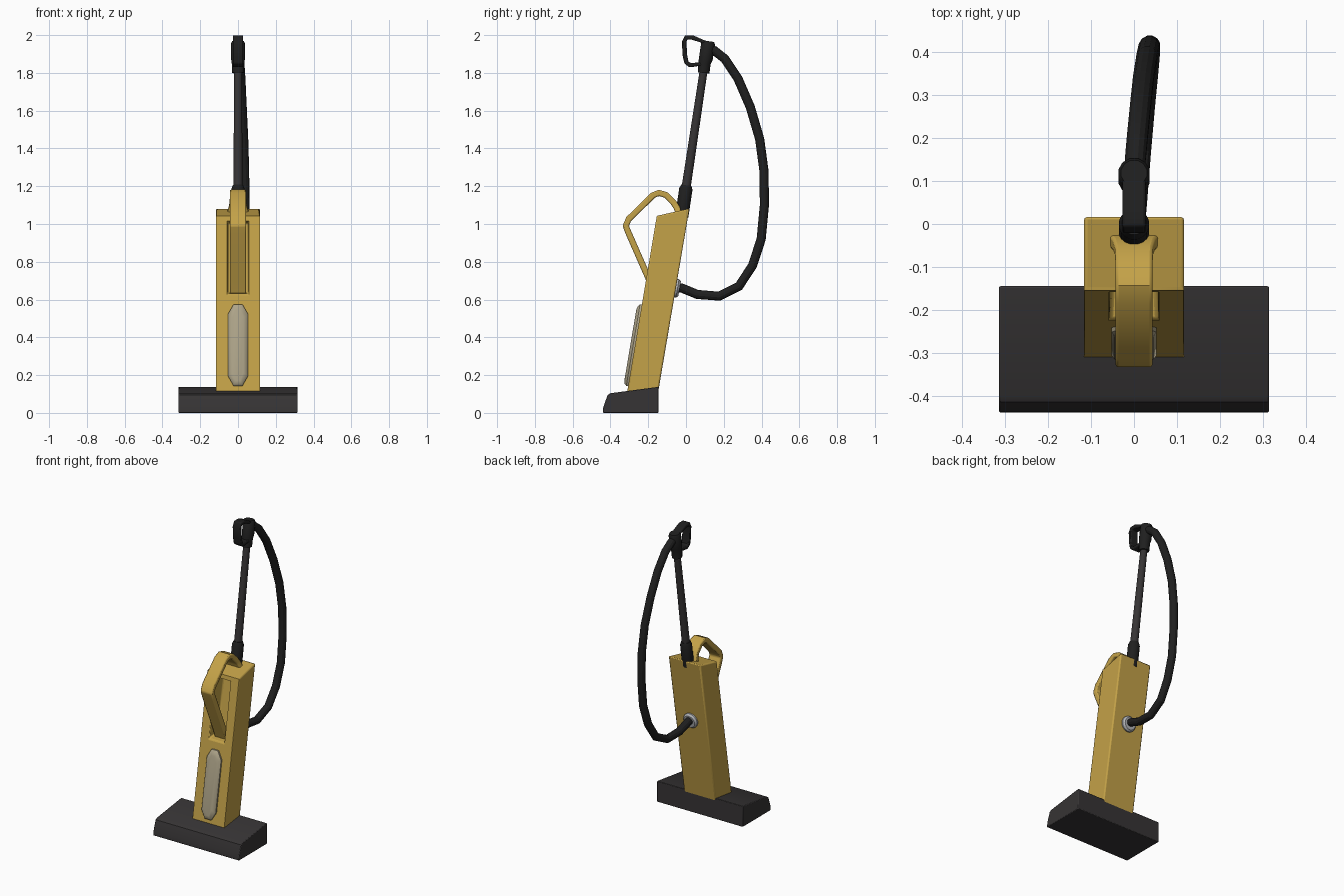
import bpy, bmesh, math
from mathutils import Vector

if "Cube" in bpy.data.objects:
    bpy.data.objects.remove(bpy.data.objects["Cube"])


def material(name, rgb):
    m = bpy.data.materials.new(name)
    m.diffuse_color = (*rgb, 1)
    m.use_nodes = True
    m.node_tree.nodes["Principled BSDF"].inputs["Base Color"].default_value = m.diffuse_color
    return m


GOLD = material("gold", (0.55, 0.36, 0.065))
DARK = material("dark_grey", (0.037, 0.034, 0.035))
BLACK = material("black", (0.014, 0.014, 0.014))
CREAM = material("cream", (0.42, 0.37, 0.25))
SILVER = material("silver", (0.45, 0.46, 0.48))


def loft(name, rings, mat, bevel=0, closed=False, angle=35):
    """Skin equal-length rings of points; cap the ends unless closed."""
    bm = bmesh.new()
    vs = [[bm.verts.new(p) for p in r] for r in rings]
    n = len(vs[0])
    for i in range(len(vs) if closed else len(vs) - 1):
        a, b = vs[i], vs[(i + 1) % len(vs)]
        for j in range(n):
            k = (j + 1) % n
            bm.faces.new((a[j], a[k], b[k], b[j]))
    if not closed:
        bm.faces.new(vs[0])
        bm.faces.new(vs[-1])
    bmesh.ops.recalc_face_normals(bm, faces=bm.faces)
    me = bpy.data.meshes.new(name)
    bm.to_mesh(me)
    bm.free()
    me.materials.append(mat)
    ob = bpy.data.objects.new(name, me)
    bpy.context.collection.objects.link(ob)
    if bevel:
        mod = ob.modifiers.new("bevel", "BEVEL")
        mod.width, mod.segments = bevel, 2
        mod.limit_method, mod.angle_limit = "ANGLE", math.radians(40)
    bpy.context.view_layer.objects.active = ob
    ob.select_set(True)
    bpy.ops.object.shade_smooth_by_angle(angle=math.radians(angle))
    ob.select_set(False)
    return ob


def sweep(name, path, sections, mat, closed=False, **kw):
    """Carry one (u, v) section per path point along the path, u lying sideways."""
    pts = [Vector(p) for p in path]
    n, rings = len(pts), []
    for i, p in enumerate(pts):
        nxt = pts[(i + 1) % n] if closed else pts[min(i + 1, n - 1)]
        prv = pts[i - 1] if closed else pts[max(i - 1, 0)]
        t = (nxt - prv).normalized()
        v = t.cross(Vector((1, 0, 0))).normalized()
        u = v.cross(t)
        rings.append([p + u * a + v * b for a, b in sections[i]])
    return loft(name, rings, mat, closed=closed, **kw)


def disc(r, n=16):
    return [(r * math.cos(2 * math.pi * (i + .5) / n),
             r * math.sin(2 * math.pi * (i + .5) / n)) for i in range(n)]


def rect(w, h):
    return [(-w, -h), (w, -h), (w, h), (-w, h)]


def front(z):
    """y of the sloping front of the body at height z."""
    return -0.31 + 0.1685 * (z - 0.12)


def pole(z):
    return (0, 0.15 * (z - 1.19), z)


# Floor head: side profile run across the width
profile = [(-0.44, 0), (-0.438, 0.03), (-0.415, 0.095), (-0.40, 0.104),
           (-0.145, 0.138), (-0.145, 0)]
loft("floor_head", [[(x, y, z) for y, z in profile] for x in (-0.315, 0.315)],
     DARK, bevel=0.004)


# Leaning body with a recess in its front
def front_ring(w, z0, z1, depth=0):
    return [(x, front(z) + depth, z) for x, z in ((-w, z0), (w, z0), (w, z1), (-w, z1))]


back = [(-0.117, -0.149, 0.10), (0.117, -0.149, 0.10),
        (0.117, 0.018, 1.082), (-0.117, 0.018, 1.082)]
loft("body", [back, front_ring(0.117, 0.09, 1.043), front_ring(0.057, 0.63, 1.015),
              front_ring(0.052, 0.64, 1.005, 0.085)], GOLD, bevel=0.008)

# Carry handle: bent strap from recess to body top, flared at the top root
strap = [(-0.155, 0.60), (-0.193, 0.70), (-0.305, 0.955), (-0.319, 0.99),
         (-0.304, 1.025), (-0.175, 1.152), (-0.143, 1.165), (-0.105, 1.153),
         (-0.065, 1.112), (-0.048, 1.085), (-0.036, 1.045)]
widths = [0.043] * 8 + [0.044, 0.05, 0.062]
sweep("carry_handle", [(0, y, z) for y, z in strap],
      [rect(w, 0.0165) for w in widths], GOLD, bevel=0.007)


# Cream cover: long octagon raised from the front
def cover_ring(w, z0, z1, c, d):
    k = w * 0.45
    pts = [(-k, z0), (k, z0), (w, z0 + c), (w, z1 - c),
           (k, z1), (-k, z1), (-w, z1 - c), (-w, z0 + c)]
    return [(x, front(z) - d, z) for x, z in pts]


loft("front_cover", [cover_ring(0.052, 0.143, 0.575, 0.05, -0.01),
                     cover_ring(0.052, 0.143, 0.575, 0.05, 0.010),
                     cover_ring(0.045, 0.153, 0.565, 0.05, 0.020),
                     cover_ring(0.028, 0.172, 0.545, 0.04, 0.025)], CREAM)

# Pole and its collar
sweep("pole", [pole(1.1), pole(1.84)], [disc(0.025), disc(0.021)], DARK)
sweep("pole_collar", [pole(z) for z in (1.04, 1.09, 1.185, 1.205)],
      [disc(r) for r in (0.036, 0.036, 0.036, 0.028)], BLACK)

# Grip block and D-shaped hand grip
sweep("grip_block", [(0, 0.093, 1.80), (0, 0.098, 1.85), (0, 0.105, 1.875),
                     (0, 0.117, 1.955), (0, 0.119, 1.968)],
      [disc(r, 12) for r in (0.032, 0.034, 0.038, 0.038, 0.031)], BLACK)
loop = [(0.10, 1.962), (0.035, 1.987), (0.0, 1.988), (-0.009, 1.965), (-0.007, 1.90),
        (0.002, 1.855), (0.02, 1.841), (0.09, 1.848)]
sweep("hand_grip", [(0, y, z) for y, z in loop], [rect(0.027, 0.012)] * len(loop),
      BLACK, closed=True, bevel=0.006)

# Hose bowing out behind, with its socket on the body back
hose = [(0.0, 0.10, 1.935), (0.003, 0.15, 1.918), (0.008, 0.205, 1.875),
        (0.015, 0.275, 1.77), (0.022, 0.34, 1.62), (0.03, 0.39, 1.45),
        (0.035, 0.413, 1.28), (0.037, 0.415, 1.10), (0.036, 0.398, 0.92),
        (0.032, 0.352, 0.78), (0.025, 0.28, 0.67), (0.016, 0.175, 0.618),
        (0.007, 0.06, 0.627), (0.0, -0.02, 0.66), (0.0, -0.06, 0.668)]
sweep("hose", hose, [disc(0.025, 12)] * len(hose), BLACK, angle=25)
sweep("hose_socket", [(0, -0.075, 0.664), (0, -0.045, 0.659), (0, -0.034, 0.657)],
      [disc(r, 20) for r in (0.05, 0.05, 0.04)], SILVER)
